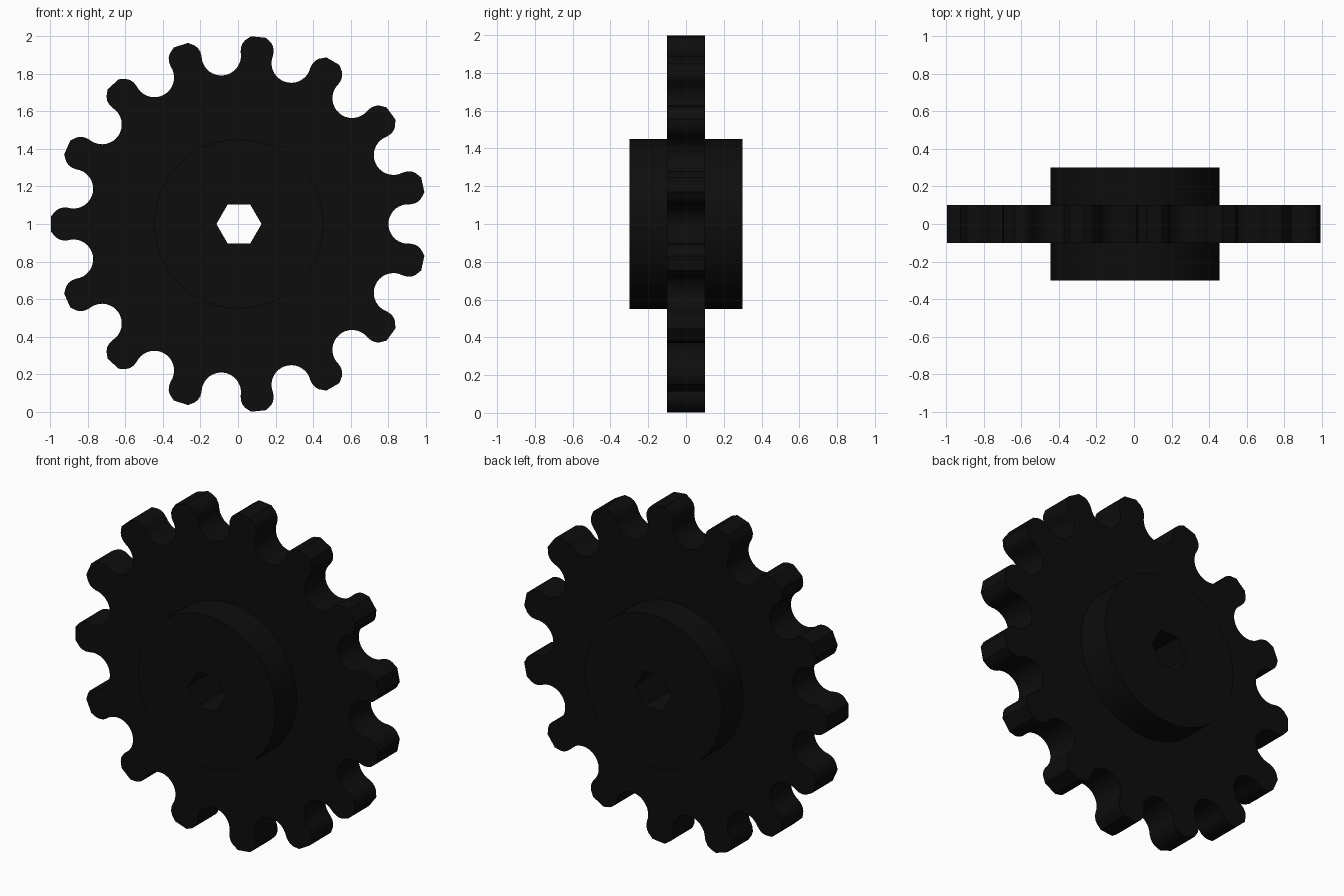
import bpy
import math

if "Cube" in bpy.data.objects:
    bpy.data.objects.remove(bpy.data.objects["Cube"])

TEETH = 15
PITCH_R = 0.90      # radius on which the roller seats are centred
SEAT_R = 0.105      # radius of each roller seat
CENTRE_X = 0.005    # odd tooth count shifts the axle slightly off the bounds' middle

black = bpy.data.materials.new("black_steel")
black.diffuse_color = (0.004, 0.004, 0.004, 1)
black.use_nodes = True
black.node_tree.nodes["Principled BSDF"].inputs["Base Color"].default_value = black.diffuse_color


def ring(radius, count):
    return [(radius * math.cos(2 * math.pi * i / count),
             radius * math.sin(2 * math.pi * i / count)) for i in range(count)]


def turn(p, a):
    c, s = math.cos(a), math.sin(a)
    return (p[0] * c - p[1] * s, p[0] * s + p[1] * c)


def slab(name, outlines, half_depth):
    """Extrude an outline with holes along y, then turn it into a mesh."""
    cu = bpy.data.curves.new(name, 'CURVE')
    cu.dimensions = '2D'
    cu.fill_mode = 'BOTH'
    cu.extrude = half_depth
    for pts in outlines:
        sp = cu.splines.new('POLY')
        sp.points.add(len(pts) - 1)
        for v, p in zip(sp.points, pts):
            v.co = (p[0], p[1], 0, 1)
        sp.use_cyclic_u = True
    ob = bpy.data.objects.new(name, cu)
    bpy.context.collection.objects.link(ob)
    ob.location = (CENTRE_X, 0, 1)
    ob.rotation_euler = (math.pi / 2, 0, 0)
    bpy.ops.object.select_all(action='DESELECT')
    ob.select_set(True)
    bpy.context.view_layer.objects.active = ob
    bpy.ops.object.convert(target='MESH')
    ob = bpy.context.object
    # weld the caps to the walls
    bpy.ops.object.mode_set(mode='EDIT')
    bpy.ops.mesh.select_all(action='SELECT')
    bpy.ops.mesh.remove_doubles(threshold=0.0005)
    bpy.ops.mesh.normals_make_consistent(inside=False)
    bpy.ops.object.mode_set(mode='OBJECT')
    ob.data.materials.clear()
    ob.data.materials.append(black)
    bpy.ops.object.shade_smooth_by_angle(angle=math.radians(30))
    return ob


# One pitch of the outline: a roller seat, then the tooth above it
step = 2 * math.pi / TEETH
tip = [(0.935, 0.0875), (0.957, 0.082), (0.975, 0.070), (0.99, 0.052), (1.0, 0.040)]
pitch = []
for i in range(19):
    a = math.radians(-85 - 190 * i / 18)
    pitch.append((PITCH_R + SEAT_R * math.cos(a), SEAT_R * math.sin(a)))
tooth = [(r, -w) for r, w in tip] + [(r, w) for r, w in reversed(tip)]
pitch += [turn(p, step / 2) for p in tooth]
outline = [turn(p, step * k) for k in range(TEETH) for p in pitch]

# Toothed plate and the thicker hub with its hexagonal bore
slab("toothed_plate", [outline, ring(0.44, 96)], 0.10)
slab("hub", [ring(0.45, 96), ring(0.12, 6)], 0.30)
